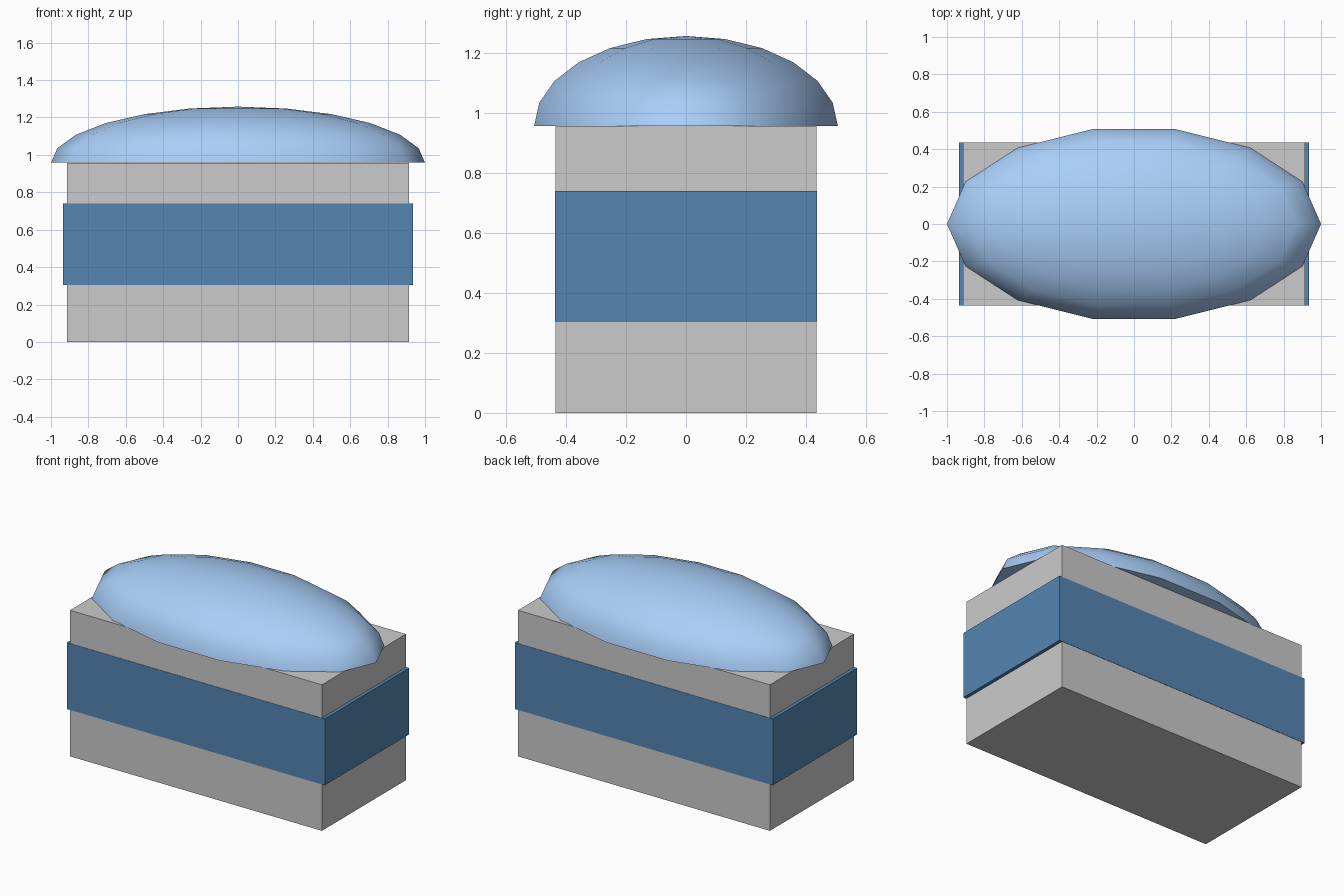
import bpy, bmesh, math

if "Cube" in bpy.data.objects:
    bpy.data.objects.remove(bpy.data.objects["Cube"])


def material(name, color):
    mat = bpy.data.materials.new(name)
    mat.diffuse_color = (*color, 1)
    mat.use_nodes = True
    mat.node_tree.nodes["Principled BSDF"].inputs["Base Color"].default_value = mat.diffuse_color
    return mat


def box(name, size, z0, z1, mat=None):
    bpy.ops.mesh.primitive_cube_add(size=1, location=(0, 0, (z0 + z1) / 2))
    obj = bpy.context.object
    obj.name = name
    obj.scale = (size[0], size[1], z1 - z0)
    bpy.ops.object.transform_apply(location=False, rotation=False, scale=True)
    if mat:
        obj.data.materials.append(mat)
    return obj


# Body and the coloured band wrapped around it
box("body", (1.826, 0.87), 0, 0.957)
box("band", (1.87, 0.874), 0.305, 0.74, material("band_blue", (0.09, 0.24, 0.45)))

# Domed lid: lower-trimmed oval sphere, 14 sides and 15 degree rings
SIDES, RINGS, BASE = 14, 6, 0.958
RX, RY, RZ = 1.0, 0.52, 0.30
bm = bmesh.new()
rings = []
for i in range(RINGS):
    lat = math.pi / 2 * i / RINGS
    rings.append([bm.verts.new((RX * math.cos(lat) * math.cos(a),
                                RY * math.cos(lat) * math.sin(a),
                                BASE + RZ * math.sin(lat)))
                  for a in (2 * math.pi * k / SIDES for k in range(SIDES))])
for low, high in zip(rings, rings[1:]):
    for k in range(SIDES):
        n = (k + 1) % SIDES
        bm.faces.new((low[k], low[n], high[n], high[k]))
pole = bm.verts.new((0, 0, BASE + RZ))
for k in range(SIDES):
    bm.faces.new((rings[-1][k], rings[-1][(k + 1) % SIDES], pole))
# Flat underside
bm.faces.new(rings[0][::-1])
mesh = bpy.data.meshes.new("domed_lid")
bm.to_mesh(mesh)
bm.free()
lid = bpy.data.objects.new("domed_lid", mesh)
bpy.context.collection.objects.link(lid)
mesh.materials.append(material("lid_blue", (0.40, 0.62, 0.95)))
bpy.ops.object.select_all(action='DESELECT')
lid.select_set(True)
bpy.context.view_layer.objects.active = lid
bpy.ops.object.shade_smooth_by_angle(angle=math.radians(60))
